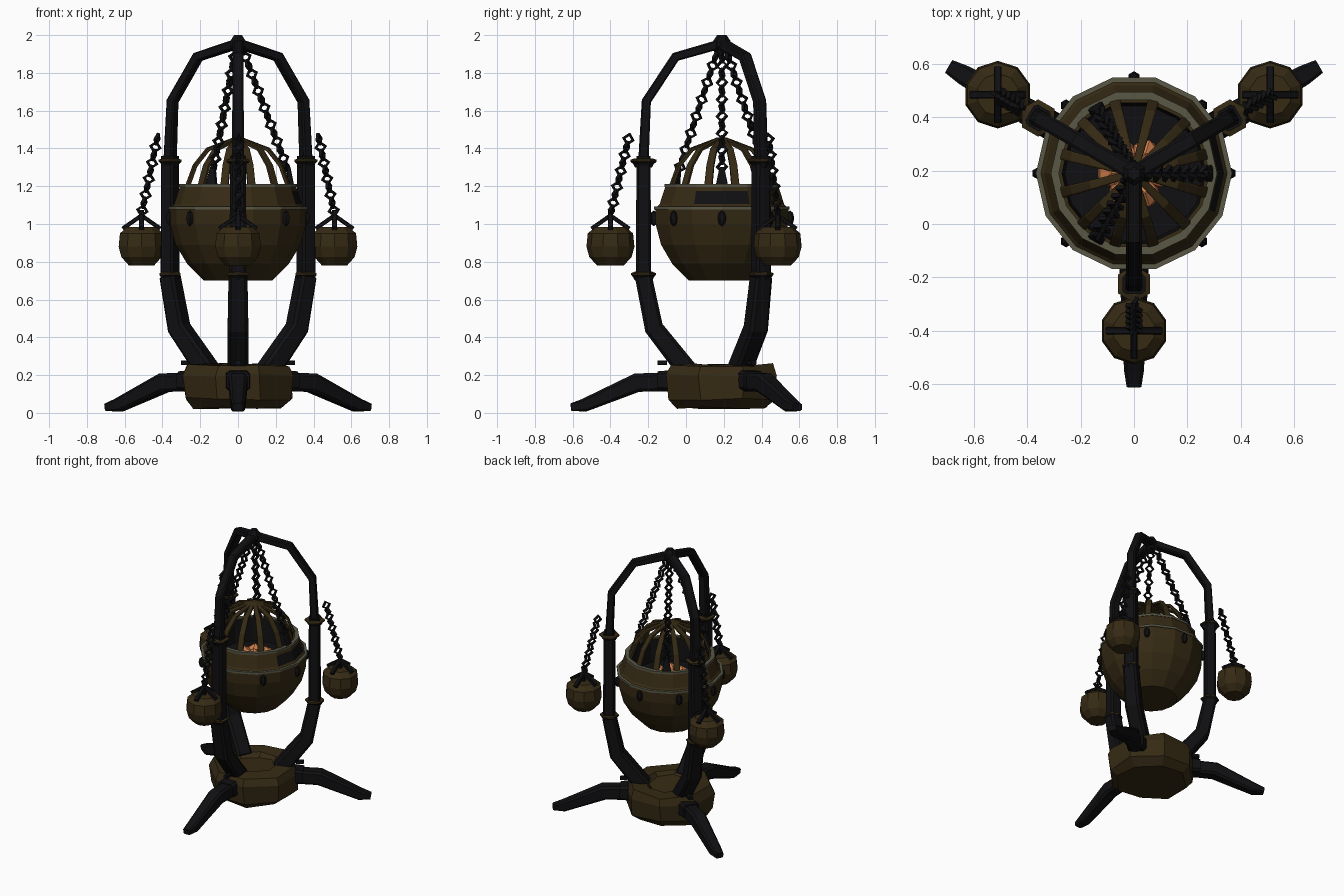
import bpy, bmesh, math, random
from mathutils import Vector, Matrix

if "Cube" in bpy.data.objects:
    bpy.data.objects.remove(bpy.data.objects["Cube"])

random.seed(4)
CY = 0.19                                   # y of the central axis
ARMS = [math.radians(a) for a in (-90, 30, 150)]


def material(name, rgb):
    m = bpy.data.materials.new(name)
    m.diffuse_color = (*rgb, 1)
    m.use_nodes = True
    m.node_tree.nodes["Principled BSDF"].inputs["Base Color"].default_value = m.diffuse_color
    return m


BROWN = material("dark bronze", (0.036, 0.023, 0.007))
BLACK = material("black iron", (0.005, 0.005, 0.006))
RIM = material("grey trim", (0.10, 0.095, 0.06))
EMBER = material("ember orange", (0.6, 0.2, 0.07))


def finish(bm, name, mats, rule=None):
    bmesh.ops.recalc_face_normals(bm, faces=bm.faces)
    me = bpy.data.meshes.new(name)
    if rule:
        for f in bm.faces:
            f.material_index = rule(f.calc_center_median())
    bm.to_mesh(me)
    bm.free()
    for m in mats:
        me.materials.append(m)
    ob = bpy.data.objects.new(name, me)
    bpy.context.collection.objects.link(ob)
    return ob


def skin(bm, rings, closed=False):
    """Join rings of points with quads; cap the ends unless closed."""
    vs = [[bm.verts.new(p) for p in r] for r in rings]
    n = len(vs[0])
    pairs = list(zip(vs, vs[1:] + vs[:1])) if closed else list(zip(vs, vs[1:]))
    for a, b in pairs:
        for i in range(n):
            bm.faces.new((a[i], a[(i + 1) % n], b[(i + 1) % n], b[i]))
    if not closed:
        bm.faces.new(vs[0])
        bm.faces.new(vs[-1])


def lathe(name, profile, n, at, mats, rule=None, phase=0.5, closed=False, jitter=0):
    bm = bmesh.new()
    skin(bm, [[Vector((at[0] + r * math.cos((i + phase) * math.tau / n),
                       at[1] + r * math.sin((i + phase) * math.tau / n), at[2] + z))
               for i in range(n)] for r, z in profile], closed)
    if jitter:
        for v in bm.verts:
            v.co += Vector([random.uniform(-jitter, jitter) for _ in range(3)])
    return finish(bm, name, mats, rule)


def beam(bm, path, ang, centre=(0, CY, 0), chamfer=0.3):
    """Sweep a chamfered bar along (radius, z, width, thickness) points in a radial plane."""
    rad = Vector((math.cos(ang), math.sin(ang), 0))
    side = Vector((-rad.y, rad.x, 0))
    pts = [rad * p[0] + Vector((0, 0, p[1])) + Vector(centre) for p in path]
    rings = []
    for k, p in enumerate(path):
        t = (pts[min(k + 1, len(pts) - 1)] - pts[max(k - 1, 0)]).normalized()
        up = t.cross(side)
        w, h, c = p[2] / 2, p[3] / 2, 1 - chamfer
        sec = [(1, -c), (1, c), (c, 1), (-c, 1), (-1, c), (-1, -c), (-c, -1), (c, -1)]
        rings.append([pts[k] + side * (w * a) + up * (h * b) for a, b in sec])
    skin(bm, rings)


def chain(name, start, end, count):
    """Alternating diamond links strung between two points."""
    bm = bmesh.new()
    a, b = Vector(start), Vector(end)
    t = (b - a).normalized()
    u = t.cross(Vector((0.3, 0.8, 0.1))).normalized()
    v = t.cross(u)
    half = (b - a).length / count * 0.62
    for k in range(count):
        s, q = (u, v) if k % 2 else (v, u)
        c = a.lerp(b, (k + 0.5) / count)
        rings = []
        for d in (t * half, s * 0.027, -t * half, -s * 0.027):
            o = d.normalized()
            rings.append([c + d + o * x + q * y for x, y in
                          ((0.007, 0.008), (-0.007, 0.008), (-0.007, -0.008), (0.007, -0.008))])
        skin(bm, rings, True)
    finish(bm, name, [BLACK])


def polar(r, ang, z):
    return (r * math.cos(ang), CY + r * math.sin(ang), z)


# Faceted base block with a sunken top
lathe("base", [(0.25, 0.025), (0.305, 0.075), (0.315, 0.20), (0.285, 0.255),
               (0.18, 0.255), (0.15, 0.225)], 8, (0, CY, 0), [BROWN], jitter=0.009)

for i, ang in enumerate(ARMS):
    # Foot
    bm = bmesh.new()
    beam(bm, [(0.25, 0.165, 0.09, 0.10), (0.45, 0.16, 0.10, 0.10), (0.73, 0.04, 0.075, 0.07),
              (0.80, 0.03, 0.055, 0.04)], ang)
    beam(bm, [(0.28, 0.17, 0.13, 0.11), (0.34, 0.17, 0.12, 0.10)], ang)
    finish(bm, f"foot_{i}", [BLACK])
    # Lower strut and upright post
    bm = bmesh.new()
    beam(bm, [(0.18, 0.22, 0.11, 0.11), (0.36, 0.45, 0.11, 0.10), (0.415, 0.72, 0.10, 0.09)], ang)
    beam(bm, [(0.415, 0.70, 0.09, 0.08), (0.415, 1.36, 0.085, 0.075)], ang)
    finish(bm, f"post_{i}", [BLACK])
    # Upper arch rib
    bm = bmesh.new()
    beam(bm, [(0.415, 1.34, 0.065, 0.055), (0.40, 1.65, 0.06, 0.05), (0.245, 1.885, 0.06, 0.05),
              (0.0, 1.955, 0.06, 0.05)], ang)
    finish(bm, f"arch_{i}", [BLACK])
    # Flanged collars around the post
    for z, r in ((1.33, 0.07), (0.73, 0.065)):
        lathe("collar", [(0.045, -0.03), (0.055, -0.012), (r, 0), (r, 0.01), (0.045, 0.018)], 6,
              polar(0.415, ang, z), [BLACK, BROWN], lambda c, z=z: int(c.z > z + 0.002))
    # Hanging side pot
    pot = polar(0.59, ang, 0)
    lathe("hanging_pot", [(0.07, 0.78), (0.112, 0.825), (0.127, 0.88), (0.12, 0.95), (0.08, 0.985)],
          10, pot, [BROWN])
    # Crossed pot handle
    bm = bmesh.new()
    for k in range(4):
        beam(bm, [(0.10, 0.975, 0.028, 0.022), (0.0, 1.045, 0.028, 0.022)], k * math.pi / 2, pot)
    beam(bm, [(0, 0.97, 0.025, 0.025), (0, 1.075, 0.025, 0.025)], 0, pot)
    finish(bm, "pot_handle", [BLACK])
    chain("pot_chain", polar(0.49, ang, 1.47), polar(0.59, ang, 1.05), 10)
    # Small bolt beside the strut
    bm = bmesh.new()
    beam(bm, [(0.29, 0.265, 0.03, 0.025), (0.34, 0.265, 0.03, 0.025)], ang)
    finish(bm, "base_bolt", [BLACK])

# Apex hub
lathe("apex_hub", [(0.03, 1.91), (0.05, 1.94), (0.045, 1.97), (0.025, 2.0)], 6, (0, CY, 0), [BLACK])


# Main vessel: shell, dark interior and a dark opening on one side
def vessel_rule(c):
    ang = math.atan2(c.y - CY, c.x)
    r = math.hypot(c.x, c.y - CY)
    opening = abs(ang) < math.radians(38) and 1.10 < c.z < 1.18 and r > 0.285
    inside = r < 0.28 and c.z > 1.0
    return 1 if opening or inside else 0


lathe("vessel", [(0.18, 0.70), (0.27, 0.79), (0.33, 0.89), (0.36, 1.0), (0.362, 1.08),
                 (0.338, 1.105), (0.315, 1.175), (0.305, 1.205), (0.27, 1.205), (0.26, 1.04)],
      14, (0, CY, 0), [BROWN, BLACK], vessel_rule, phase=0)

# Trim bands around the vessel
for z, r in ((1.085, 0.368), (1.205, 0.312)):
    lathe("trim_band", [(r, -0.008), (r, 0.008), (r - 0.03, 0.008), (r - 0.03, -0.008)], 14,
          (0, CY, z), [RIM], phase=0, closed=True)

# Glowing coals
bm = bmesh.new()
for k in range(7):
    a, r = k * math.tau / 6, 0.085 if k < 6 else 0
    bmesh.ops.create_icosphere(bm, subdivisions=1, radius=0.06,
                               matrix=Matrix.Translation(polar(r, a, 1.045)))
finish(bm, "coals", [EMBER])

# Curved slats of the cage lid
bm = bmesh.new()
for k in range(12):
    beam(bm, [(0.28, 1.19, 0.042, 0.02), (0.235, 1.31, 0.04, 0.02), (0.165, 1.395, 0.036, 0.02),
              (0.03, 1.445, 0.026, 0.02)], (k + 0.5) * math.tau / 12)
finish(bm, "lid_slats", [BROWN])
lathe("lid_cap", [(0.05, 1.425), (0.055, 1.445), (0.03, 1.458)], 8, (0, CY, 0), [BROWN])

# Studs around the vessel
for k in range(8):
    bm = bmesh.new()
    bmesh.ops.create_uvsphere(bm, u_segments=6, v_segments=4, radius=1,
                              matrix=Matrix.Translation(polar(0.36, k * math.tau / 8, 1.03))
                              @ Matrix.Diagonal((0.023, 0.023, 0.042, 1)))
    finish(bm, "stud", [BLACK])

# Suspension chains and their hooks
for k in range(3):
    a = k * math.tau / 3
    chain("main_chain", polar(0.015, a, 1.95), polar(0.265, a, 1.28), 15)
    bm = bmesh.new()
    beam(bm, [(0.265, 1.30, 0.025, 0.025), (0.285, 1.19, 0.07, 0.03)], a)
    finish(bm, "chain_hook", [BLACK])
